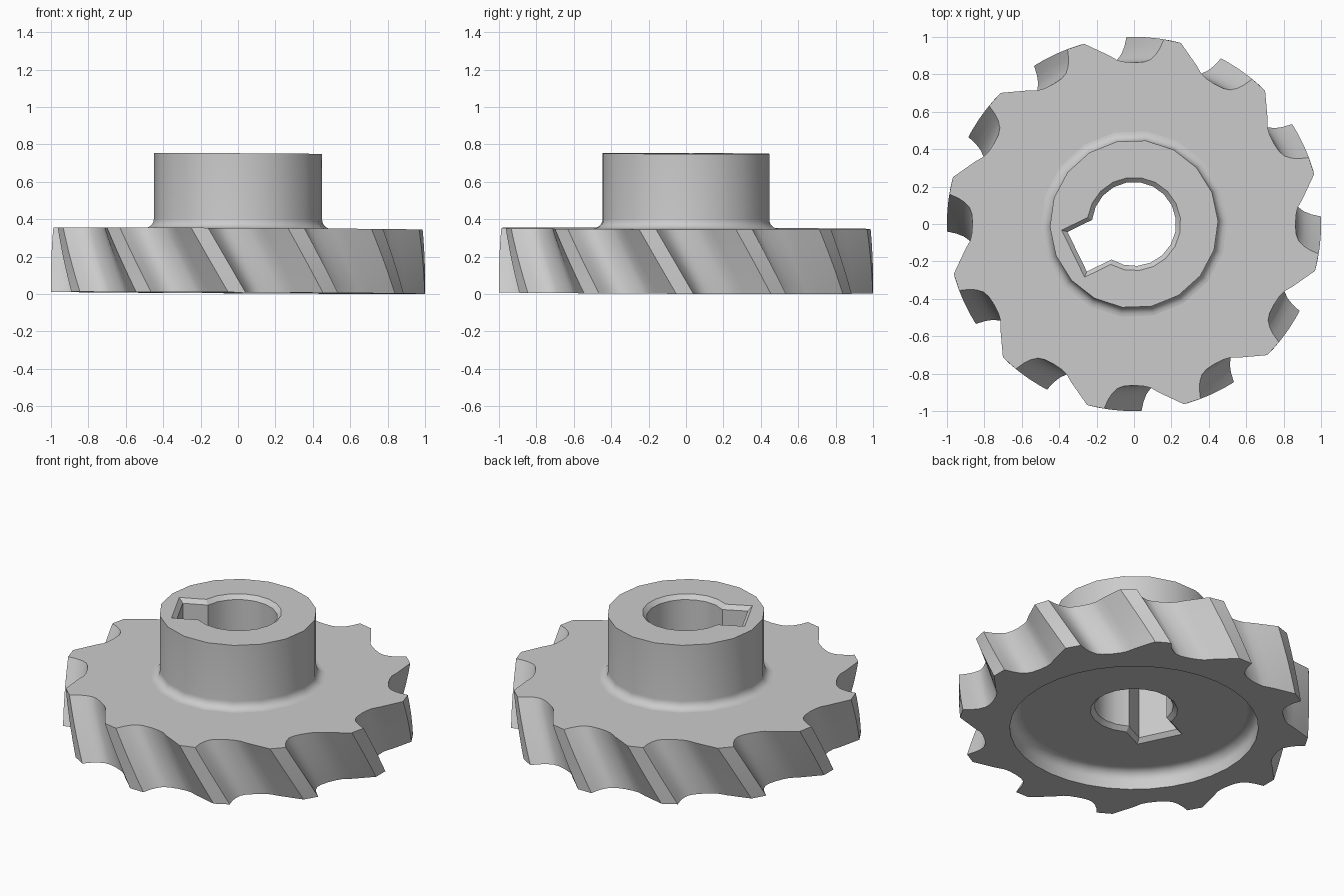
import bpy, bmesh, math
from mathutils import Matrix

old = bpy.data.objects.get("Cube")
if old:
    bpy.data.objects.remove(old, do_unlink=True)

TEETH = 12
TWIST = 11.5                          # helix angle, bottom relative to top
Z_BOTTOM, Z_TOP, Z_HUB = 0.006, 0.35, 0.751
Z_FLOOR = 0.12                        # ceiling of the recess underneath
KEY_ANGLE = 206                       # direction of the keyway
HUB_SIDES, RECESS_SIDES = 18, 36

# One tooth pitch as (degrees, radius): cutting face, gullet, back slope, land
TOOTH = [(80.8, 1.0), (81.6, 0.95), (82.7, 0.912), (84.3, 0.883), (86.5, 0.868),
         (90.0, 0.863), (93.3, 0.868), (95.8, 0.880), (98.5, 0.912), (105.5, 1.0)]

bm = bmesh.new()


def polar(a, r):
    a = math.radians(a)
    return r * math.cos(a), r * math.sin(a)


def ring(points, z):
    return [bm.verts.new((x, y, z)) for x, y in points]


def loft(rings):
    for lower, upper in zip(rings, rings[1:]):
        n = len(lower)
        for i in range(n):
            j = (i + 1) % n
            bm.faces.new((lower[i], lower[j], upper[j], upper[i]))


def circle(r, sides):
    return [polar(2 + 360 * i / sides, r) for i in range(sides)]


def tooth_outline(turn):
    return [polar(a + turn + 360 * k / TEETH, r) for k in range(TEETH) for a, r in TOOTH]


def keyed_outline(r, half_width, reach):
    """Bore circle that opens into a rectangular keyway."""
    gap = math.degrees(math.asin(half_width / r))
    pts = [polar(gap + (360 - 2 * gap) * i / 16, r) for i in range(17)]
    pts += [(reach, -half_width), (reach, half_width)]
    c, s = polar(KEY_ANGLE, 1)
    return [(x * c - y * s, x * s + y * c) for x, y in pts]


def flat_between(outer, inner):
    """Flat face with a hole."""
    edges = []
    for loop in (outer, inner):
        for a, b in zip(loop, loop[1:] + loop[:1]):
            edges.append(bm.edges.get((a, b)) or bm.edges.new((a, b)))
    made = bmesh.ops.triangle_fill(bm, edges=edges, use_beauty=True)["geom"]
    planar.extend(g for g in made if isinstance(g, bmesh.types.BMFace))


planar = []

# Helical teeth
STEPS = 8
teeth = [ring(tooth_outline(TWIST * (1 - i / STEPS)),
              Z_BOTTOM + (Z_TOP - Z_BOTTOM) * i / STEPS) for i in range(STEPS + 1)]
loft(teeth)

# Hub with a fillet at its foot
hub = []
for i in range(7):
    a = math.radians(90 * i / 6)
    hub.append(ring(circle(0.50 - 0.05 * math.sin(a), HUB_SIDES),
                    Z_TOP + 0.05 * (1 - math.cos(a))))
hub.append(ring(circle(0.45, HUB_SIDES), Z_HUB))
loft(hub)

# Recess underneath with a rounded inner corner
recess = [ring(circle(0.71, RECESS_SIDES), Z_BOTTOM)]
for i in range(7):
    a = math.radians(90 * i / 6)
    recess.append(ring(circle(0.65 + 0.06 * math.cos(a), RECESS_SIDES),
                       Z_FLOOR - 0.06 * (1 - math.sin(a))))
loft(recess)

# Keyed bore, chamfered at both ends
wide, narrow = (0.25, 0.14, 0.362), (0.225, 0.118, 0.338)
bore = [ring(keyed_outline(*size), z) for size, z in
        ((wide, Z_FLOOR), (narrow, Z_FLOOR + 0.025), (narrow, Z_HUB - 0.025), (wide, Z_HUB))]
loft(bore)

# Flat faces that close the body
flat_between(teeth[-1], hub[0])
flat_between(hub[-1], bore[-1])
flat_between(teeth[0], recess[0])
flat_between(recess[-1], bore[0])

bmesh.ops.recalc_face_normals(bm, faces=bm.faces)

# Very slight lean of the whole piece
lean = Matrix.Identity(4)
lean[2][0], lean[2][1] = -0.0055, -0.003
bm.transform(lean)

for f in planar:
    f.tag = True
bm.faces.index_update()
flat_ids = [f.index for f in bm.faces if f.tag and f in set(planar)]
mesh = bpy.data.meshes.new("milling_cutter")
bm.to_mesh(mesh)
bm.free()
cutter = bpy.data.objects.new("milling_cutter", mesh)
bpy.context.collection.objects.link(cutter)

# Smooth curved walls, flat planes
bpy.ops.object.select_all(action='DESELECT')
cutter.select_set(True)
bpy.context.view_layer.objects.active = cutter
bpy.ops.object.shade_smooth_by_angle(angle=math.radians(30))
for i in flat_ids:
    mesh.polygons[i].use_smooth = False

# Plain steel grey
steel = bpy.data.materials.new("steel_grey")
steel.use_nodes = True
colour = (0.6, 0.6, 0.6, 1)
steel.diffuse_color = colour
steel.node_tree.nodes["Principled BSDF"].inputs["Base Color"].default_value = colour
mesh.materials.append(steel)
